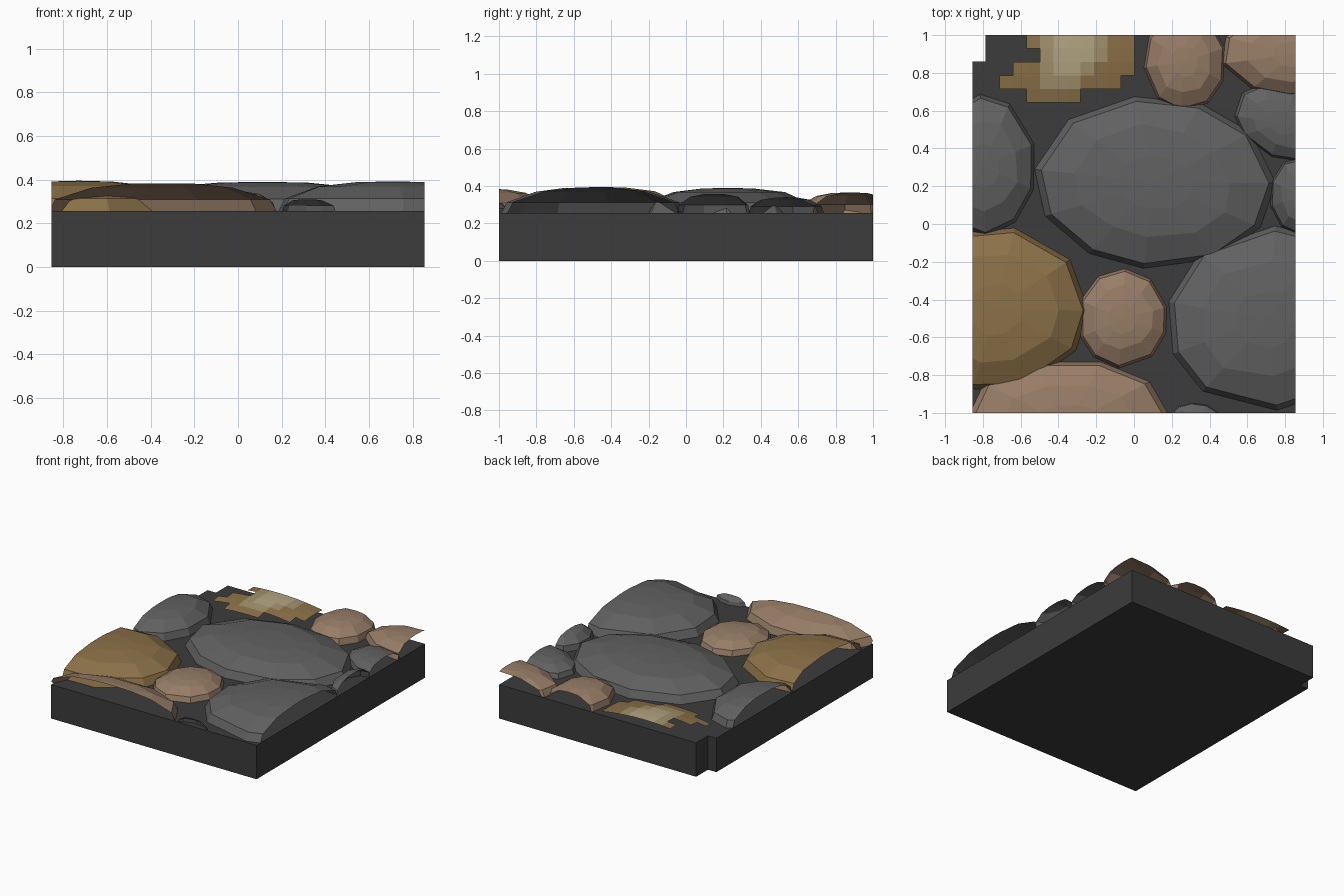
import bpy, bmesh, math, random
from mathutils import Vector

if "Cube" in bpy.data.objects:
    bpy.data.objects.remove(bpy.data.objects["Cube"])

random.seed(4)
HX, HY, TOP = 0.855, 1.0, 0.255


def material(name, rgb):
    m = bpy.data.materials.new(name)
    m.diffuse_color = (*rgb, 1)
    m.use_nodes = True
    m.node_tree.nodes["Principled BSDF"].inputs["Base Color"].default_value = m.diffuse_color
    return m


MORTAR = material("mortar", (0.045, 0.045, 0.045))
GREY = material("grey_stone", (0.12, 0.12, 0.12))
BROWN = material("brown_stone", (0.31, 0.205, 0.135))
OCHRE = material("ochre_stone", (0.26, 0.165, 0.065))
SAND = material("sand", (0.36, 0.28, 0.15))
PALE = material("pale_sand", (0.45, 0.37, 0.22))


def finish(name, bm, *mats):
    me = bpy.data.meshes.new(name)
    bm.to_mesh(me)
    bm.free()
    ob = bpy.data.objects.new(name, me)
    for m in mats:
        me.materials.append(m)
    bpy.context.collection.objects.link(ob)
    return ob


# Base slab with a small notch in the back left corner
bm = bmesh.new()
outline = [(-HX, -HY), (HX, -HY), (HX, HY), (-0.785, HY), (-0.785, 0.86), (-HX, 0.86)]
face = bm.faces.new([bm.verts.new((x, y, 0)) for x, y in outline])
ext = bmesh.ops.extrude_face_region(bm, geom=[face])["geom"]
bmesh.ops.translate(bm, vec=(0, 0, TOP), verts=[v for v in ext if isinstance(v, bmesh.types.BMVert)])
bmesh.ops.recalc_face_normals(bm, faces=bm.faces)
finish("base_slab", bm, MORTAR)


# Faceted stone shell, cut open where it meets the edge of the slab
def stone(name, mat, x, y, rx, ry, top, rot=0, n=10):
    bm = bmesh.new()
    rot = math.radians(rot)
    h = top - TOP
    start = random.random()
    angles = [2 * math.pi * (i + start + random.uniform(-0.15, 0.15)) / n for i in range(n)]
    rings = []
    for r, k in ((1.02, -0.02), (0.96, 0.42), (0.66, 0.83), (0.32, 0.97)):
        ring = []
        for a in angles:
            j = random.uniform(0.94, 1.06) if r < 0.9 else 1
            u, v = rx * r * j * math.cos(a), ry * r * j * math.sin(a)
            ring.append(bm.verts.new((x + u * math.cos(rot) - v * math.sin(rot),
                                      y + u * math.sin(rot) + v * math.cos(rot), TOP + h * k)))
        rings.append(ring)
    for a, b in zip(rings, rings[1:]):
        for i in range(n):
            bm.faces.new((a[i], a[(i + 1) % n], b[(i + 1) % n], b[i]))
    tip = bm.verts.new((x, y, top))
    for i in range(n):
        bm.faces.new((rings[-1][i], rings[-1][(i + 1) % n], tip))
    for axis, lim in ((Vector((1, 0, 0)), HX), (Vector((0, 1, 0)), HY)):
        for s in (-1, 1):
            bmesh.ops.bisect_plane(bm, geom=bm.verts[:] + bm.edges[:] + bm.faces[:],
                                   plane_co=axis * s * lim, plane_no=axis * s, clear_outer=True)
    finish(name, bm, mat)


stone("centre_stone", GREY, 0.11, 0.22, 0.63, 0.45, 0.39, -3, 11)
stone("left_stone", GREY, -0.80, 0.31, 0.28, 0.37, 0.38)
stone("left_ochre_stone", OCHRE, -0.73, -0.45, 0.48, 0.43, 0.395)
stone("front_brown_stone", BROWN, -0.35, -1.06, 0.56, 0.34, 0.385)
stone("small_brown_stone", BROWN, -0.06, -0.50, 0.235, 0.26, 0.35)
stone("right_stone", GREY, 0.71, -0.50, 0.53, 0.48, 0.392, 10)
stone("back_brown_stone", BROWN, 0.27, 0.86, 0.215, 0.26, 0.365)
stone("corner_brown_stone", BROWN, 0.85, 0.90, 0.39, 0.22, 0.365)
stone("small_right_stone", GREY, 0.78, 0.535, 0.26, 0.18, 0.34, -28)
stone("edge_stone", GREY, 0.89, 0.15, 0.17, 0.21, 0.36)
stone("front_pebble", GREY, 0.32, -1.04, 0.14, 0.09, 0.315)

# Low sandy mound made of square cells, paler towards the middle
rows = ["....abcccbaa", ".....bcccbaa", "...aabccbaaa", "..aaabbbaaa.", "....aaaa...."]
cell = 2 / 28
bm = bmesh.new()
verts = {}


def corner(i, j):
    if (i, j) not in verts:
        x, y = -HX + i * cell, HY - j * cell
        d = ((x + 0.36) / 0.48) ** 2 + ((y - 0.92) / 0.36) ** 2
        verts[i, j] = bm.verts.new((x, y, TOP + 0.006 + 0.055 * max(0, 1 - d)))
    return verts[i, j]


for j, row in enumerate(rows):
    for i, c in enumerate(row):
        if c != ".":
            f = bm.faces.new((corner(i, j + 1), corner(i + 1, j + 1), corner(i + 1, j), corner(i, j)))
            f.material_index = "abc".index(c)
finish("sandy_mound", bm, OCHRE, SAND, PALE)
